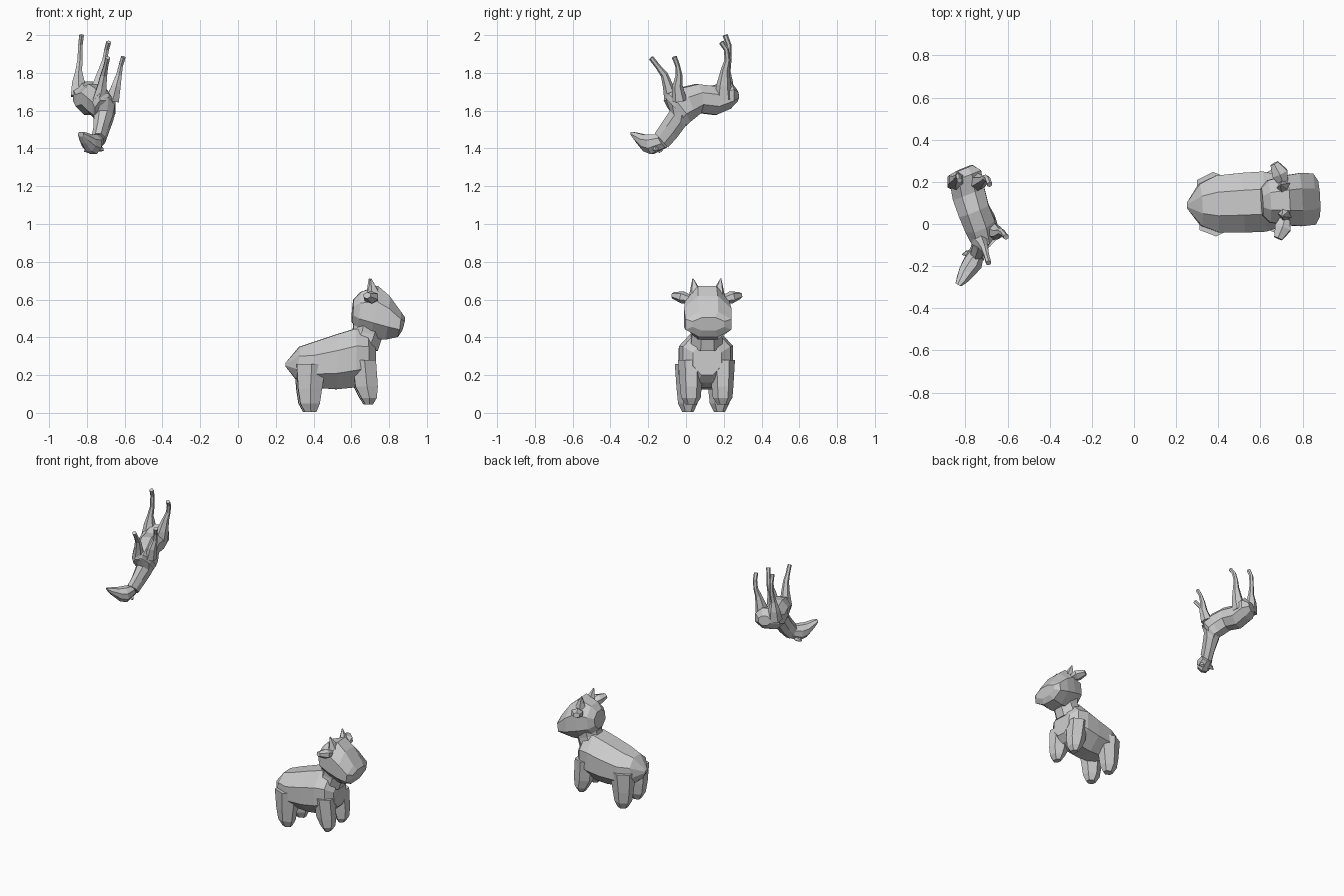
import bpy, bmesh, math
from mathutils import Vector as V, Matrix


def loft(name, rings, sides=8, mat=Matrix()):
    """Skin a row of elliptical rings (centre, half_u, half_v) and cap the ends."""
    bm = bmesh.new()
    grow = 1 / math.cos(math.pi / sides)
    loops = []
    for c, u, v in rings:
        ang = [(k + 0.5) * math.tau / sides for k in range(sides)]
        loops.append([bm.verts.new(mat @ (c + (u * math.cos(a) + v * math.sin(a)) * grow)) for a in ang])
    for a, b in zip(loops, loops[1:]):
        for k in range(sides):
            n = (k + 1) % sides
            bm.faces.new((a[k], a[n], b[n], b[k]))
    bm.faces.new(loops[0])
    bm.faces.new(loops[-1])
    bmesh.ops.recalc_face_normals(bm, faces=bm.faces)
    me = bpy.data.meshes.new(name)
    bm.to_mesh(me)
    bm.free()
    ob = bpy.data.objects.new(name, me)
    bpy.context.collection.objects.link(ob)
    return ob


def sections(name, rows, side, sides=8, mat=Matrix()):
    """Loft from rows of (top point, bottom point, half width along side)."""
    loft(name, [((V(t) + V(b)) / 2, V(side) * w, (V(t) - V(b)) / 2) for t, b, w in rows], sides, mat)


def tube(name, pts, sides=6, mat=Matrix(), flat=1.0):
    """Tapered limb along points (x, y, z, radius)."""
    ps = [V(p[:3]) for p in pts]
    rings = []
    for i, p in enumerate(ps):
        d = (ps[min(i + 1, len(ps) - 1)] - ps[max(i - 1, 0)]).normalized()
        ref = V((1, 0, 0)) if abs(d.x) < 0.8 else V((0, 0, 1))
        v = d.cross(ref).normalized()
        u = v.cross(d)
        rings.append((p, u * pts[i][3], v * pts[i][3] * flat))
    loft(name, rings, sides, mat)


# ---------- Cow: modelled along +x around y = 0, then turned slightly ----------
COW = Matrix.Translation((0.25, 0.087, 0)) @ Matrix.Rotation(math.radians(3), 4, 'Z') @ Matrix.Translation((-0.25, 0, 0))


def cow_sections(name, rows):
    sections(name, [((a, 0, b), (c, 0, d), w) for a, b, c, d, w in rows], (0, 1, 0), mat=COW)


# Torso: x, z of the back; x, z of the belly; half width
cow_sections("cow_body", [
    (.252, .265, .252, .245, .015), (.325, .35, .305, .18, .10), (.40, .375, .39, .135, .135),
    (.52, .415, .52, .125, .142), (.62, .445, .62, .135, .143), (.685, .43, .69, .16, .125),
    (.725, .37, .73, .20, .075)])
# Neck
tube("cow_neck", [(.66, 0, .36, .085), (.685, 0, .42, .08), (.70, 0, .48, .085)], 8, COW)
# Head
cow_sections("cow_head", [
    (.612, .60, .602, .485, .065), (.65, .64, .63, .44, .10), (.74, .672, .70, .395, .118),
    (.80, .62, .78, .388, .126), (.862, .535, .845, .402, .122), (.884, .505, .868, .435, .085)])

# Leg outlines: height, rear x, front x, half width
front = [(.28, .60, .725, .058), (.14, .617, .735, .05), (.08, .648, .73, .045), (.045, .67, .71, .025)]
rear = [(.26, .305, .46, .06), (.13, .313, .44, .052), (.05, .325, .428, .045), (.004, .35, .41, .025)]
for s, tag in ((-1, "right"), (1, "left")):
    for part, rows in (("front", front), ("rear", rear)):
        loft(f"cow_{part}_leg_{tag}",
             [(V(((a + b) / 2, s * .084, z)), V(((b - a) / 2, 0, 0)), V((0, w, 0))) for z, a, b, w in rows], 6, COW)
    tube(f"cow_ear_{tag}", [(.715, s * .08, .60, .022), (.70, s * .13, .612, .038),
                            (.675, s * .178, .622, .02)], 6, COW, .75)
    tube(f"cow_horn_{tag}", [(.715, s * .06, .63, .03), (.71, s * .066, .665, .018),
                             (.70, s * .074, .71, .003)], 5, COW)

# ---------- Deer: upside down, legs pointing up ----------
# Rows: x, belly y, belly z, back y, back z, half width


def deer_sections(name, rows, side):
    sections(name, [((x, a, b), (x, c, d), w) for x, a, b, c, d, w in rows], side)


deer_sections("deer_body", [
    (-.805, .262, 1.715, .268, 1.65, .04), (-.80, .225, 1.755, .225, 1.61, .08),
    (-.785, .14, 1.73, .15, 1.578, .08), (-.76, .055, 1.74, .07, 1.588, .075),
    (-.73, -.03, 1.72, .03, 1.555, .075), (-.71, -.105, 1.69, .012, 1.54, .066),
    (-.71, -.11, 1.655, -.005, 1.52, .052)], (.93, .37, 0))
deer_sections("deer_neck", [
    (-.71, -.11, 1.67, .015, 1.54, .058), (-.713, -.085, 1.60, -.005, 1.515, .05),
    (-.725, -.125, 1.54, -.05, 1.455, .04), (-.74, -.165, 1.48, -.095, 1.405, .036)], (1, 0, 0))
deer_sections("deer_head", [
    (-.742, -.145, 1.475, -.105, 1.405, .032), (-.765, -.19, 1.475, -.18, 1.37, .046),
    (-.79, -.225, 1.475, -.22, 1.385, .04), (-.815, -.268, 1.485, -.255, 1.425, .027),
    (-.832, -.29, 1.488, -.283, 1.462, .016)], (.9, -.43, 0))

# Legs from the hip or shoulder up to the hoof
tube("deer_rear_leg_1", [(-.84, .20, 1.68, .045), (-.845, .212, 1.75, .033), (-.843, .215, 1.81, .018),
                         (-.837, .226, 1.87, .013), (-.834, .226, 1.95, .012), (-.828, .207, 2.0, .012)])
tube("deer_rear_leg_2", [(-.755, .20, 1.67, .045), (-.735, .20, 1.74, .033), (-.717, .208, 1.82, .019),
                         (-.705, .22, 1.87, .013), (-.695, .213, 1.925, .012), (-.685, .187, 1.963, .012)])
tube("deer_front_leg_1", [(-.665, -.035, 1.655, .035), (-.645, -.045, 1.73, .024), (-.63, -.037, 1.79, .015),
                          (-.62, -.045, 1.84, .011), (-.607, -.062, 1.885, .012)])
tube("deer_front_leg_2", [(-.735, -.075, 1.655, .035), (-.72, -.095, 1.73, .024), (-.71, -.115, 1.79, .017),
                          (-.70, -.15, 1.835, .012), (-.69, -.185, 1.88, .012)])
# Small folded ears
tube("deer_ear_1", [(-.77, -.14, 1.395, .015), (-.795, -.14, 1.39, .012), (-.815, -.145, 1.385, .002)], 5)
tube("deer_ear_2", [(-.735, -.16, 1.40, .015), (-.72, -.165, 1.395, .01), (-.712, -.17, 1.39, .002)], 5)
